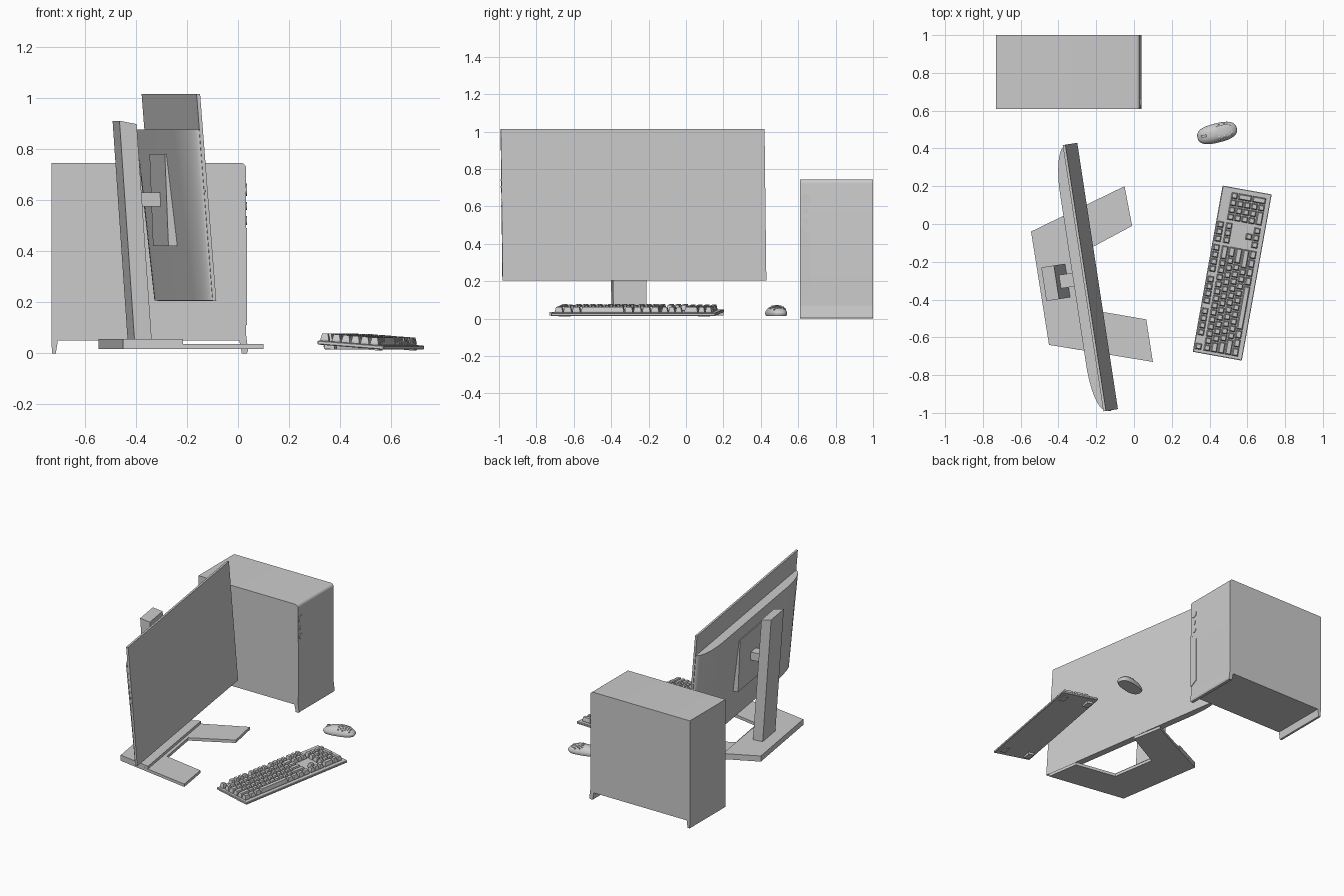
import bpy, bmesh
from math import sin, cos, pi, radians, copysign
from mathutils import Matrix, Vector

if "Cube" in bpy.data.objects:
    bpy.data.objects.remove(bpy.data.objects["Cube"])


def obj_from(bm, name, matrix=None, smooth=None):
    bmesh.ops.recalc_face_normals(bm, faces=bm.faces)
    if matrix:
        bm.transform(matrix)
    me = bpy.data.meshes.new(name)
    bm.to_mesh(me)
    bm.free()
    ob = bpy.data.objects.new(name, me)
    bpy.context.collection.objects.link(ob)
    if smooth:
        bpy.ops.object.select_all(action='DESELECT')
        ob.select_set(True)
        bpy.context.view_layer.objects.active = ob
        bpy.ops.object.shade_smooth_by_angle(angle=radians(smooth))
    return ob


def add_loft(bm, rings):
    """Skin a list of equal-length rings and cap both ends."""
    vs = [[bm.verts.new(p) for p in r] for r in rings]
    n = len(vs[0])
    for a, b in zip(vs, vs[1:]):
        for i in range(n):
            j = (i + 1) % n
            bm.faces.new((a[i], a[j], b[j], b[i]))
    bm.faces.new(vs[0][::-1])
    bm.faces.new(vs[-1])


def loft(name, rings, matrix=None, smooth=None):
    bm = bmesh.new()
    add_loft(bm, rings)
    return obj_from(bm, name, matrix, smooth)


def rect(x0, x1, y0, y1, z):
    return [(x0, y0, z), (x1, y0, z), (x1, y1, z), (x0, y1, z)]


def prism_z(name, pts, z0, z1, matrix=None):
    return loft(name, [[(x, y, z) for x, y in pts] for z in (z0, z1)], matrix)


def prism_y(name, pts, y0, y1, smooth=None):
    return loft(name, [[(x, y, z) for x, z in pts] for y in (y0, y1)], None, smooth)


def prism_x(name, pts, x0, x1, smooth=None):
    return loft(name, [[(x, y, z) for y, z in pts] for x in (x0, x1)], None, smooth)


# ---- computer tower ----
corner = [(0.01 + 0.022 * cos(a), 0.723 + 0.022 * sin(a))
          for a in [i * pi / 12 for i in range(7)]]
prism_y("tower_case", [(-0.73, 0.05), (0.032, 0.05)] + corner + [(-0.73, 0.745)],
        0.61, 1.0, 35)
prism_y("tower_rear_foot", [(-0.73, 0.05), (-0.705, 0.05), (-0.713, 0), (-0.728, 0)], 0.61, 1.0)
prism_y("tower_front_foot", [(0.005, 0.05), (0.032, 0.07), (0.04, 0.01), (0.035, 0), (0.015, 0)],
        0.61, 1.0)
prism_x("tower_front_panel", [(0.61, 0.49), (0.662, 0.45), (0.662, 0.14), (0.61, 0.11)],
        0.03, 0.036)
for i, (z, r) in enumerate([(0.64, 0.025), (0.576, 0.016), (0.52, 0.018)]):
    ring = [(0.64 + r * cos(k * pi / 12), z + r * sin(k * pi / 12)) for k in range(24)]
    prism_x(f"tower_button_{i + 1}", ring, 0.03, 0.036, 35)

# ---- monitor, in a frame turned about z: u to the screen front, v along its width ----
M = Matrix.Rotation(radians(8.68), 4, 'Z')
VC, HW = -0.243, 0.713


def front(z):
    return -0.232 - 0.079 * (z - 0.205)


bm = bmesh.new()
add_loft(bm, [rect(front(z) - 0.014, front(z), VC - HW, VC + HW, z) for z in (0.205, 1.015)])
bm.faces.ensure_lookup_table()
face = max(bm.faces, key=lambda f: f.calc_center_median().x)
bmesh.ops.inset_region(bm, faces=[face], thickness=0.01, depth=0)
bmesh.ops.translate(bm, verts=face.verts, vec=(-0.003, 0, 0))
obj_from(bm, "screen_panel", M)


# rounded rear housing, shallower at the bottom
def housing_ring(z, depth):
    u, ring = front(z) - 0.012, []
    for side in (1, -1):
        arc = []
        for i in range(13):
            a = i * pi / 24
            arc.append((u - depth * sin(a), VC + side * (HW - 0.255 + 0.25 * cos(a)), z))
        ring += arc if side == 1 else arc[::-1]
    return ring


loft("screen_rear_housing", [housing_ring(0.207, 0.038), housing_ring(0.875, 0.066)], M, 40)

# wedge mount, arm, and leaning stand column
loft("mount_wedge", [rect(-0.343, -0.29, VC - 0.2, VC + 0.2, 0.42),
                     rect(-0.357, -0.32, VC - 0.2, VC + 0.2, 0.78)], M)
loft("mount_arm", [rect(-0.46, -0.335, VC - 0.036, VC + 0.036, z) for z in (0.575, 0.63)], M)
col = [rect(-0.46, -0.392, VC - 0.09, VC + 0.09, 0.045)]
col.append([(u - 0.06, v, 0.897 if u > -0.42 else 0.91) for u, v, z in col[0]])
loft("stand_column", col, M)
for i in range(5):
    z = 0.6 + i * 0.035
    loft(f"screen_button_{i + 1}", [rect(front(z) - 0.01, front(z) - 0.004, VC - HW - 0.003,
                                         VC - HW + 0.01, z + d) for d in (-0.004, 0.004)], M)

# U-shaped base with a raised rear section
prism_z("stand_base", [(-0.545, -0.04), (-0.05, 0.20), (-0.01, -0.01), (-0.275, -0.152),
                       (-0.226, -0.455), (0.065, -0.505), (0.10, -0.73), (-0.45, -0.64)],
        0.016, 0.036)
prism_z("stand_base_riser", [(-0.545, -0.04), (-0.329, 0.065), (-0.215, -0.678), (-0.45, -0.64)],
        0.03, 0.055)

# ---- keyboard: u to the user, v along its length, tilted to the user ----
K = (Matrix.Translation((0.52, -0.26, 0.034)) @ Matrix.Rotation(radians(-10.2), 4, 'Z')
     @ Matrix.Rotation(radians(4.5), 4, 'Y'))
bm = bmesh.new()
add_loft(bm, [rect(-0.132, 0.132, -0.447, 0.447, z) for z in (-0.01, 0.006)])
bmesh.ops.bevel(bm, geom=[e for e in bm.edges], offset=0.003, segments=1, affect='EDGES')
obj_from(bm, "keyboard_board", K)
bm = bmesh.new()
for v in (-0.38, 0.38):
    for u, low in ((-0.09, -0.025), (0.09, -0.015)):
        add_loft(bm, [rect(u - 0.02, u + 0.02, v - 0.03, v + 0.03, z) for z in (low, -0.008)])
obj_from(bm, "keyboard_feet", K)

# tapered keycaps
P = 0.038
ROWS = [-0.062 + P * i for i in range(5)]
F_ROW = -0.108
bm = bmesh.new()


def key(u, v, w=1, d=1):
    """Key centred on row u whose left edge is v; w and d in key units."""
    u0, u1, v0, v1 = u - P / 2 + 0.003, u - P / 2 + P * d - 0.003, v + 0.003, v + P * w - 0.003
    add_loft(bm, [rect(u0, u1, v0, v1, 0.005), rect(u0, u1, v0, v1, 0.014),
                  rect(u0 + 0.004, u1 - 0.006, v0 + 0.005, v1 - 0.005, 0.035)])


def row(u, v, widths):
    for w in widths:
        key(u, v, w)
        v += P * w


MAIN, NAV, PAD = -0.432, 0.148, 0.272
row(F_ROW, MAIN, [1])
for start in (2, 6.5, 11):
    row(F_ROW, MAIN + start * P, [1] * 4)
row(ROWS[0], MAIN, [1] * 13 + [2])
row(ROWS[1], MAIN, [1.5] + [1] * 12 + [1.5])
row(ROWS[2], MAIN, [1.75] + [1] * 11 + [2.25])
row(ROWS[3], MAIN, [2.25] + [1] * 10 + [2.75])
row(ROWS[4], MAIN, [1.25] * 3 + [6.25] + [1.25] * 4)
for u in (F_ROW, ROWS[0]):
    row(u, NAV, [1] * 3)
row(ROWS[3], NAV + P, [1])
row(ROWS[4], NAV, [1] * 3)
row(ROWS[0], PAD, [1] * 4)
for i in (1, 2, 3):
    row(ROWS[i], PAD, [1] * 3)
row(ROWS[4], PAD, [2, 1])
for i in (1, 3):
    key(ROWS[i], PAD + 3 * P, 1, 2)
obj_from(bm, "keyboard_keys", K)

# ---- mouse: nose toward -x ----
MM = Matrix.Translation((0.44, 0.482, 0.015)) @ Matrix.Rotation(radians(14), 4, 'Z')
HL, HB, HH = 0.107, 0.051, 0.056


def spow(t, e):
    return copysign(abs(t) ** e, t)


def outline(a, s):
    return HL * s * spow(cos(a), 0.75), HB * s * spow(sin(a), 0.8)


def dome(s, x):
    return 0.012 + (HH - 0.012) * max(0, 1 - s ** 2.6) ** 0.6 * (1 - 1.2 * abs(x - 0.015))


rings = [[(*outline(k * pi / 24, 0.93), 0) for k in range(48)]]
for s in (1, 0.985, 0.95, 0.88, 0.78, 0.65, 0.5, 0.3, 0.1):
    ring = []
    for k in range(48):
        x, y = outline(k * pi / 24, s)
        ring.append((x, y, dome(s, x)))
    rings.append(ring)
loft("mouse_body", rings, MM, 50)

# hexagonal studs on the palm rest
bm = bmesh.new()
for i in range(6):
    for j in range(-2, 3):
        x, y = 0.005 + i * 0.014, j * 0.016 + (i % 2) * 0.008 - 0.004
        s = ((abs(x) / HL) ** 2.4 + (abs(y) / HB) ** 2.4) ** (1 / 2.4)
        if s < 0.85:
            z = dome(s, x)
            add_loft(bm, [[(x + 0.006 * cos(k * pi / 3), y + 0.006 * sin(k * pi / 3), z + h)
                           for k in range(6)] for h in (-0.006, 0.0015)])
obj_from(bm, "mouse_studs", MM)

# scroll wheel
wheel = [[(-0.07 + 0.016 * cos(k * pi / 12), y, 0.036 + 0.016 * sin(k * pi / 12))
          for k in range(24)] for y in (-0.006, 0.006)]
loft("mouse_wheel", wheel, MM, 35)
